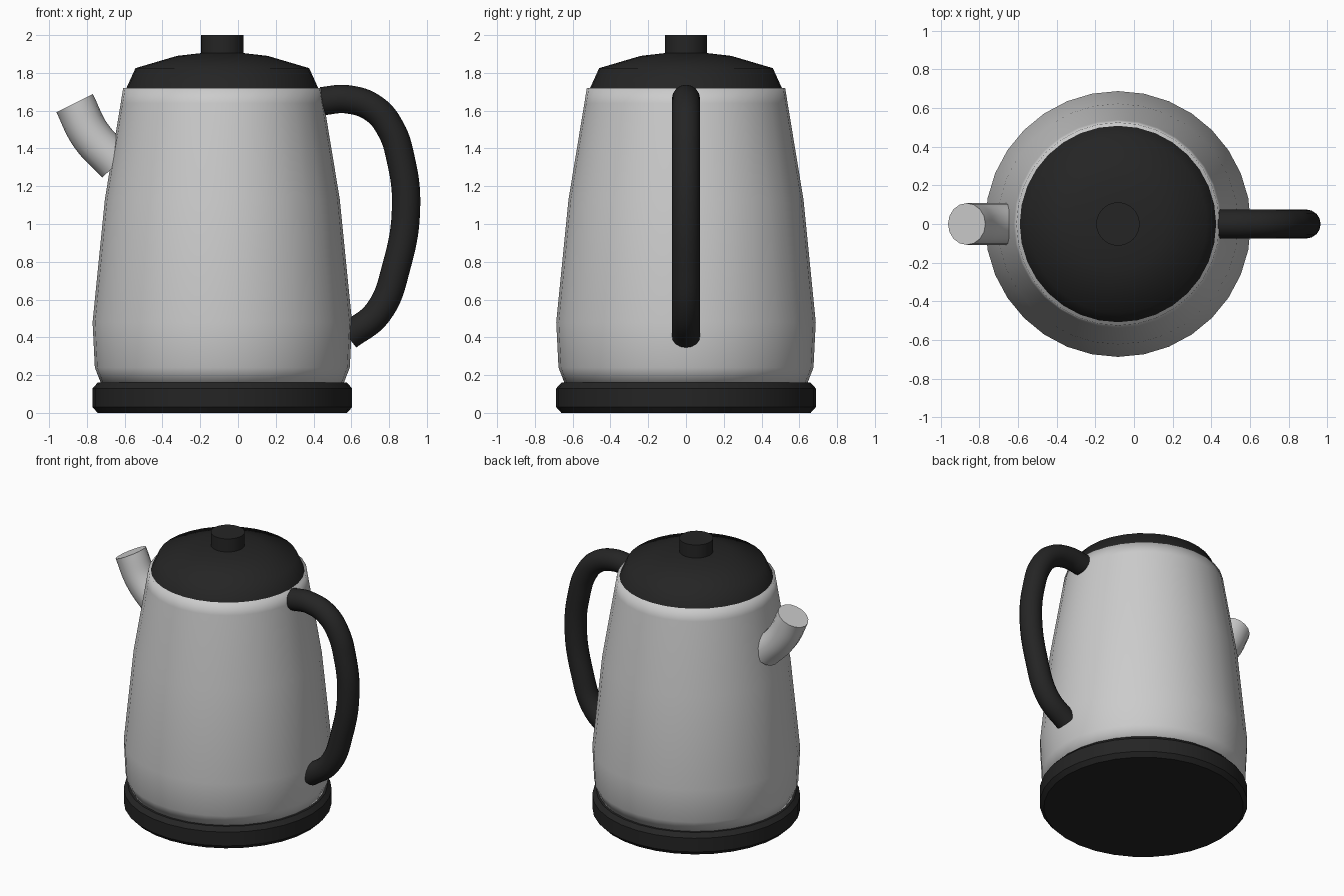
import bpy
import math
from mathutils import Vector

cube = bpy.data.objects.get("Cube")
if cube:
    bpy.data.objects.remove(cube, do_unlink=True)

AXIS_X = -0.083  # centre line of the round parts


def material(name, value):
    mat = bpy.data.materials.new(name)
    mat.use_nodes = True
    colour = (value, value, value, 1)
    mat.diffuse_color = colour
    bsdf = next(n for n in mat.node_tree.nodes if n.type == 'BSDF_PRINCIPLED')
    bsdf.inputs["Base Color"].default_value = colour
    return mat


steel = material("brushed grey", 0.6)
plastic = material("black plastic", 0.018)


def smooth(obj, angle):
    bpy.ops.object.select_all(action='DESELECT')
    obj.select_set(True)
    bpy.context.view_layer.objects.active = obj
    bpy.ops.object.shade_smooth_by_angle(angle=math.radians(angle))


def lathe(name, profile, mat, angle, sides=32):
    """Turn (radius, height) pairs into a closed round solid."""
    verts, faces = [], []
    for r, z in profile:
        for i in range(sides):
            a = math.tau * i / sides
            verts.append((r * math.cos(a), r * math.sin(a), z))
    for k in range(len(profile) - 1):
        for i in range(sides):
            j = (i + 1) % sides
            low, high = k * sides, (k + 1) * sides
            faces.append((low + i, low + j, high + j, high + i))
    faces.append(tuple(reversed(range(sides))))
    faces.append(tuple(range(len(verts) - sides, len(verts))))
    mesh = bpy.data.meshes.new(name)
    mesh.from_pydata(verts, [], faces)
    mesh.materials.append(mat)
    obj = bpy.data.objects.new(name, mesh)
    obj.location.x = AXIS_X
    bpy.context.collection.objects.link(obj)
    smooth(obj, angle)
    return obj


def tube(name, path, radius, mat):
    """Sweep a round section along (x, z) points, with flat ends."""
    curve = bpy.data.curves.new(name, 'CURVE')
    curve.dimensions = '3D'
    curve.bevel_depth = radius
    curve.bevel_resolution = 6
    curve.resolution_u = 8
    curve.use_fill_caps = True
    spline = curve.splines.new('BEZIER')
    spline.bezier_points.add(len(path) - 1)
    for point, (x, z) in zip(spline.bezier_points, path):
        point.co = Vector((x, 0, z))
        point.handle_left_type = point.handle_right_type = 'AUTO'
    curve.materials.append(mat)
    obj = bpy.data.objects.new(name, curve)
    bpy.context.collection.objects.link(obj)
    bpy.ops.object.select_all(action='DESELECT')
    obj.select_set(True)
    bpy.context.view_layer.objects.active = obj
    bpy.ops.object.convert(target='MESH')
    smooth(bpy.context.view_layer.objects.active, 40)


# Base plate with chamfered edges
lathe("base", [(0.66, 0), (0.687, 0.03), (0.687, 0.13), (0.66, 0.16)], plastic, 30)

# Tapering body
lathe("body", [(0.64, 0.15), (0.675, 0.24), (0.687, 0.48), (0.622, 1.13),
               (0.538, 1.64), (0.525, 1.72)], steel, 100)

# Lid and its knob
lathe("lid", [(0.51, 1.715), (0.46, 1.825), (0.24, 1.89), (0.11, 1.905)], plastic, 60)
lathe("lid_knob", [(0.112, 1.88), (0.112, 2.0)], plastic, 40)

# Spout on the right side
tube("spout", [(-0.865, 1.64), (-0.78, 1.47), (-0.64, 1.32)], 0.108, steel)

# Handle loop on the left side
tube("handle", [(0.44, 1.65), (0.58, 1.66), (0.72, 1.61), (0.81, 1.50), (0.86, 1.35),
                (0.89, 1.1), (0.84, 0.78), (0.74, 0.53), (0.58, 0.405)], 0.075, plastic)
